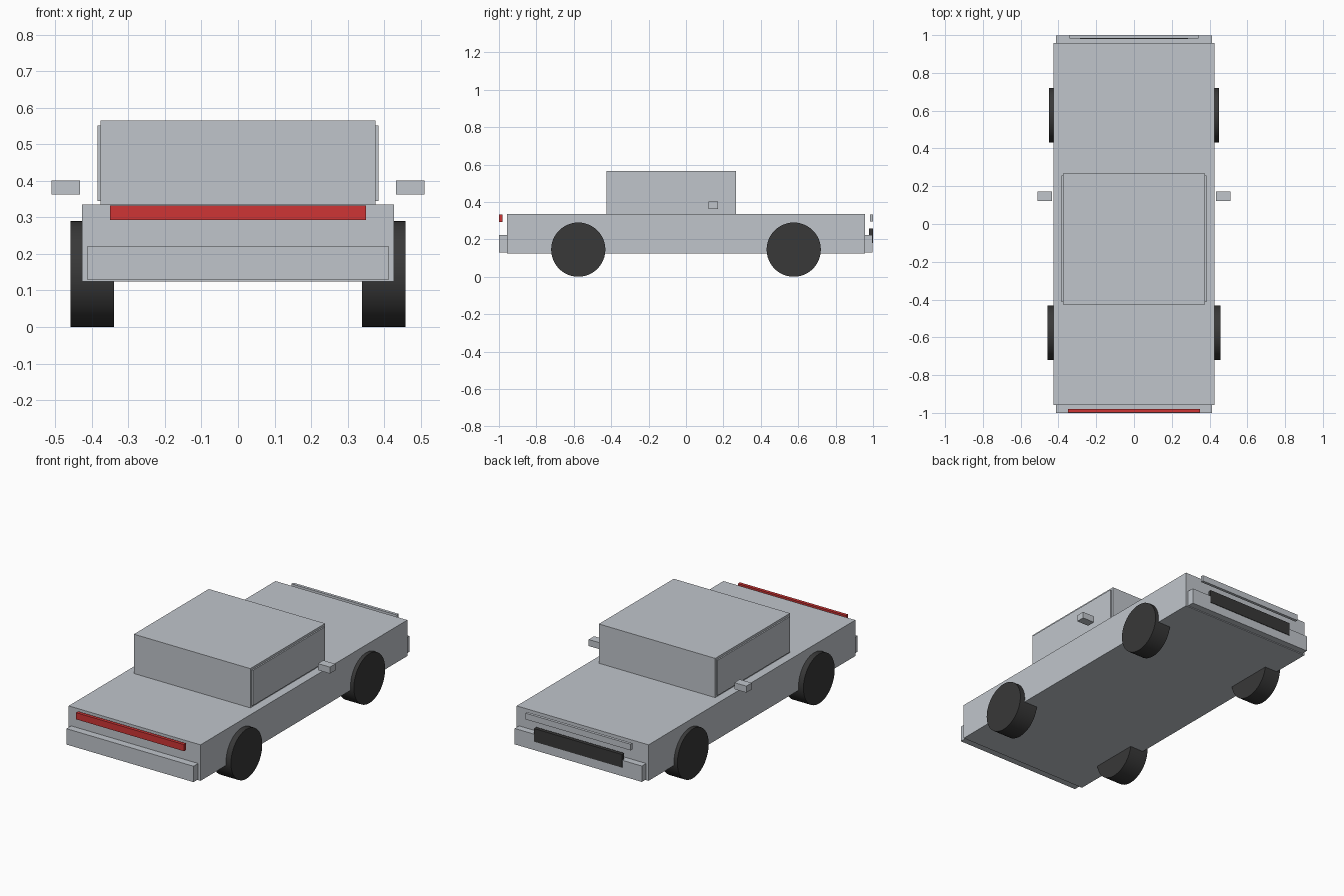
import bpy
import math

if "Cube" in bpy.data.objects:
    bpy.data.objects.remove(bpy.data.objects["Cube"], do_unlink=True)


def material(name, rgb, rough=0.6):
    m = bpy.data.materials.new(name)
    m.use_nodes = True
    m.diffuse_color = (*rgb, 1)
    node = m.node_tree.nodes["Principled BSDF"]
    node.inputs["Base Color"].default_value = (*rgb, 1)
    node.inputs["Roughness"].default_value = rough
    return m


SILVER = material("silver_grey", (0.53, 0.56, 0.60))
BLACK = material("rubber_black", (0.04, 0.04, 0.04))
RED = material("light_red", (0.62, 0.035, 0.035))


def box(name, mat, x, y, z):
    """Box spanning the given (low, high) range on each axis."""
    spans = (x, y, z)
    bpy.ops.mesh.primitive_cube_add(size=1, location=[(a + b) / 2 for a, b in spans])
    ob = bpy.context.object
    ob.name = name
    ob.scale = [b - a for a, b in spans]
    bpy.ops.object.transform_apply(location=False, rotation=False, scale=True)
    ob.data.materials.append(mat)
    return ob


def wheel(name, side, y, inner, outer):
    radius = 0.145
    bpy.ops.mesh.primitive_cylinder_add(
        vertices=48, radius=radius, depth=outer - inner,
        location=(side * (inner + outer) / 2, y, radius),
        rotation=(0, math.pi / 2, 0))
    ob = bpy.context.object
    ob.name = name
    ob.data.materials.append(BLACK)
    bpy.ops.object.shade_smooth_by_angle(angle=math.radians(30))


# Body and cabin
box("body", SILVER, (-0.427, 0.427), (-0.957, 0.957), (0.124, 0.335))
box("cabin", SILVER, (-0.377, 0.377), (-0.425, 0.268), (0.335, 0.565))

# Bumpers at both ends
box("tail_bumper", SILVER, (-0.412, 0.412), (-1.0, -0.957), (0.129, 0.222))
box("nose_bumper", SILVER, (-0.412, 0.412), (0.957, 0.997), (0.129, 0.222))

# Light bars and grille, standing just off the body
box("tail_light", RED, (-0.35, 0.35), (-0.999, -0.98), (0.293, 0.332))
box("headlight_bar", SILVER, (-0.341, 0.341), (0.983, 1.0), (0.296, 0.332))
box("grille", BLACK, (-0.285, 0.285), (0.979, 1.0), (0.18, 0.257))

# Side windows, mirrors and wheels
for label, side in (("left", 1), ("right", -1)):
    def across(a, b):
        return tuple(sorted((side * a, side * b)))

    box(label + "_window", SILVER, across(0.376, 0.385), (-0.413, 0.256), (0.345, 0.552))
    box(label + "_mirror", SILVER, across(0.433, 0.511), (0.121, 0.171), (0.363, 0.401))
    wheel(label + "_tail_wheel", side, -0.576, 0.339, 0.459)
    wheel(label + "_nose_wheel", side, 0.576, 0.345, 0.449)
